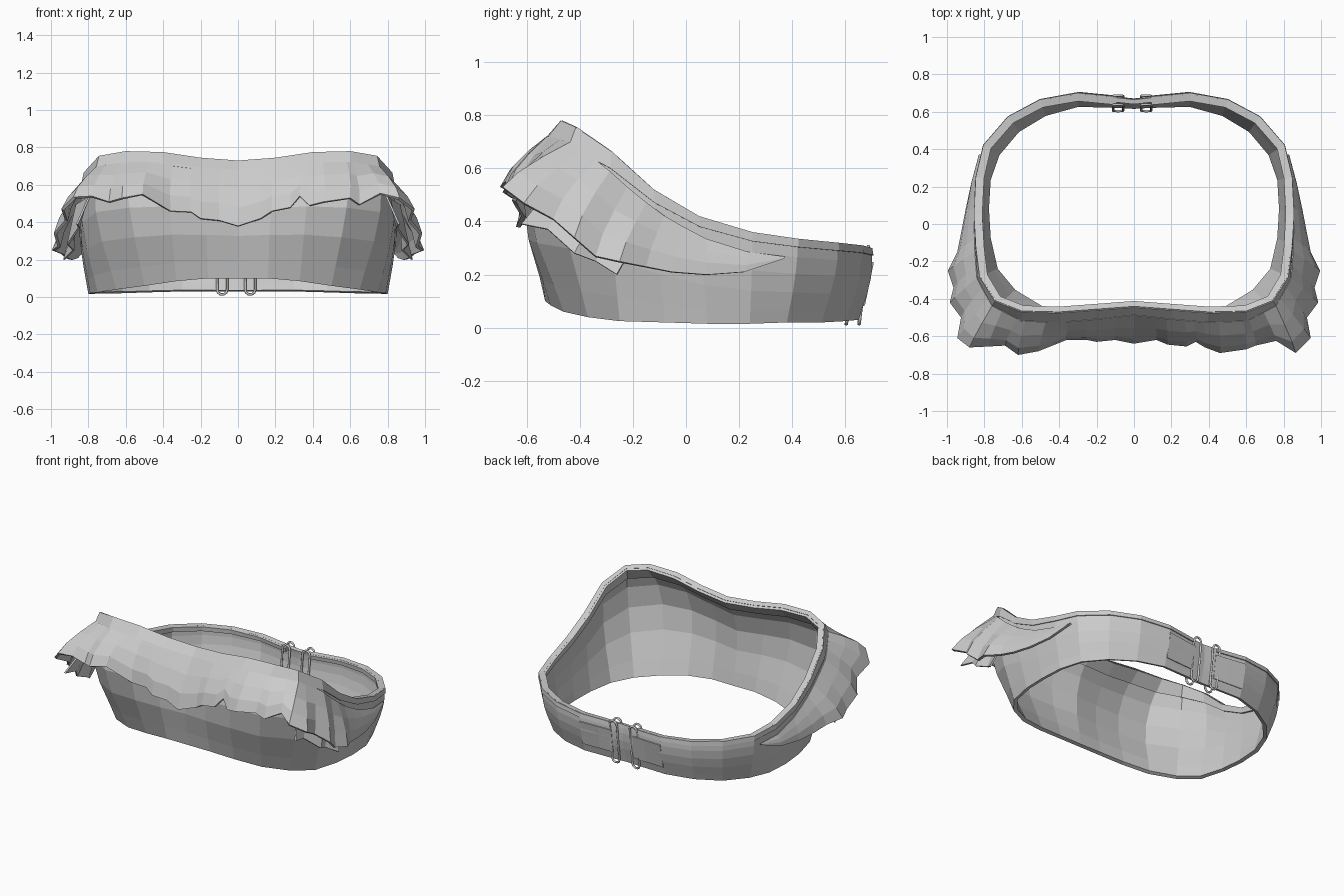
import bpy, math
from mathutils import Vector as V

if "Cube" in bpy.data.objects:
    bpy.data.objects.remove(bpy.data.objects["Cube"])

# Half outlines from front centre round to back centre: bottom rim, top rim, outward bulge
BOTTOM = [(0, -.53, .10), (.16, -.53, .10), (.33, -.51, .085), (.50, -.46, .06), (.65, -.37, .04),
          (.75, -.25, .025), (.79, -.08, .02), (.80, .08, .015), (.79, .24, .015), (.74, .38, .02),
          (.63, .51, .02), (.48, .60, .025), (.30, .65, .03), (.09, .645, .03), (0, .64, .03)]
TOP = [(0, -.44, .73), (.2, -.455, .745), (.4, -.47, .775), (.6, -.465, .78), (.74, -.41, .755),
       (.82, -.28, .665), (.84, -.12, .52), (.85, .05, .42), (.84, .25, .36), (.80, .42, .335),
       (.67, .57, .32), (.5, .66, .31), (.3, .695, .30), (.09, .675, .29), (0, .665, .29)]
BULGE = [.09, .11, .125, .13, .09, .045, .02, .01, .015, .02, .02, .02, .02, .015, .015]
LAST = len(TOP) - 1


def body_point(u, v, push=0):
    """Point on the right half of the band at station u, height fraction v."""
    i = min(int(u), LAST - 1)
    f = u - i
    b = V(BOTTOM[i]).lerp(V(BOTTOM[i + 1]), f)
    t = V(TOP[i]).lerp(V(TOP[i + 1]), f)
    k = round(u)
    d = V(TOP[min(k + 1, LAST)]) - V(TOP[max(k - 1, 0)])
    n = V((d.y, -d.x, 0)).normalized()
    if k in (0, LAST):
        n = V((0, -1 if k == 0 else 1, 0))
    g = BULGE[i] * (1 - f) + BULGE[i + 1] * f
    w = v ** 1.3
    return b.lerp(t, v) + n * (g * 4 * w * (1 - w) + push)


def flip(p):
    return V((-p.x, p.y, p.z))


def loft(name, columns, closed, thickness, offset):
    """Skin neighbouring columns of points with quads and give the sheet thickness."""
    rows, n = len(columns[0]), len(columns)
    verts = [p for c in columns for p in c]
    faces = []
    for i in range(n if closed else n - 1):
        a, b = i * rows, ((i + 1) % n) * rows
        faces += [(a + j, b + j, b + j + 1, a + j + 1) for j in range(rows - 1)]
    me = bpy.data.meshes.new(name)
    me.from_pydata(verts, [], faces)
    ob = bpy.data.objects.new(name, me)
    bpy.context.collection.objects.link(ob)
    m = ob.modifiers.new("thickness", 'SOLIDIFY')
    m.thickness, m.offset = thickness, offset
    return ob


# Wrap-around band with moulded cups
levels = [0, .14, .36, .58, .78, .91, 1]
half = [[body_point(u, v) for v in levels] for u in range(LAST + 1)]
band = half + [[flip(p) for p in c] for c in half[-2:0:-1]]
loft("chest_band", band, True, .025, -1)

# Raised binding along the top rim
bind = [[body_point(u, v, .006) for v in (.90, 1.0)] for u in range(LAST)]
loft("top_binding", [[flip(p) for p in c] for c in bind[:0:-1]] + bind, False, .045, -1)

# Draped ruffle: hem point x, y, z and the band station it hangs from
RIGHT = [(0, -.64, .38, 0), (.12, -.62, .42, .6), (.18, -.645, .46, .9), (.28, -.655, .48, 1.4),
         (.33, -.63, .54, 1.65), (.38, -.66, .49, 1.9), (.46, -.69, .51, 2.3), (.60, -.67, .53, 2.9),
         (.65, -.65, .495, 3.1), (.76, -.625, .555, 3.5), (.865, -.69, .53, 4)]
LEFT = [(0, -.64, .38, 0), (.10, -.62, .41, .5), (.20, -.63, .42, 1), (.25, -.62, .455, 1.3),
        (.36, -.62, .46, 1.8), (.51, -.68, .55, 2.4), (.62, -.70, .53, 2.9), (.69, -.65, .51, 3.2),
        (.78, -.655, .54, 3.6), (.88, -.66, .535, 4)]
SIDE = [(.945, -.61, .47, 4.3), (.925, -.50, .41, 4.6), (.985, -.42, .34, 5), (.965, -.34, .27, 5.4),
        (.995, -.25, .25, 5.8), (.945, -.15, .23, 6.2), (.925, -.05, .21, 6.6), (.90, .08, .20, 7.1),
        (.87, .22, .21, 7.9), (.83, .37, .26, 8.7)]


def drape(hem_line):
    cols = []
    for x, y, z, u in hem_line:
        fade = min(1, max(0, (9 - u) / 4))
        hem = V((x, y, z))
        root = body_point(u, .92 - .15 * min(1, max(0, (u - 4) / 4)), .008)
        out = V((x * .6, y, .3)).normalized() * .02 * fade
        cols.append([hem, hem.lerp(root, .3) + out, hem.lerp(root, .65) + out * .8, root])
    return cols


left = [[flip(p) for p in c] for c in drape(LEFT + SIDE)[:0:-1]]
loft("ruffle", left + drape(RIGHT + SIDE), False, .016, -1)

# Folds tucked under the ruffle at each side
for s, side in ((1, "right"), (-1, "left")):
    fold = []
    for k, (x, y, z) in enumerate([(.86, -.62, .39), (.85, -.52, .37), (.91, -.42, .28),
                                   (.88, -.34, .25), (.93, -.26, .20)]):
        top = body_point(4 + k * .45, .72, .03)
        fold.append([V((x, y, z)), V((x, y, z)).lerp(top, .5), top])
    if s < 0:
        fold = [[flip(p) for p in c] for c in fold[::-1]]
    loft("under_fold_" + side, fold, False, .01, 0)

# Strap ends folded back on the outside of the band
ends = [[body_point(u, v, .006) for v in (.2, .8)] for u in (12, 12.6, 13.1)]
loft("strap_end_right", ends, False, .008, -1)
loft("strap_end_left", [[flip(p) for p in c] for c in ends[::-1]], False, .008, -1)

# Wire loops at the back clasp, on both faces of the strap
for cx in (-.085, .065):
    for dy in (-.034, .014):
        cu = bpy.data.curves.new("clasp_loop", 'CURVE')
        cu.dimensions = '3D'
        cu.bevel_depth, cu.bevel_resolution = .007, 1
        sp = cu.splines.new('POLY')
        sp.points.add(11)
        for k in range(12):
            a = math.pi * (k if k < 6 else k - 1) / 5
            z = .16 + (.12 if k < 6 else -.12) + .027 * math.sin(a)
            sp.points[k].co = (cx + .027 * math.cos(a), .655 + dy + (z - .16) * .12, z, 1)
        sp.use_cyclic_u = True
        bpy.context.collection.objects.link(bpy.data.objects.new("clasp_loop", cu))
